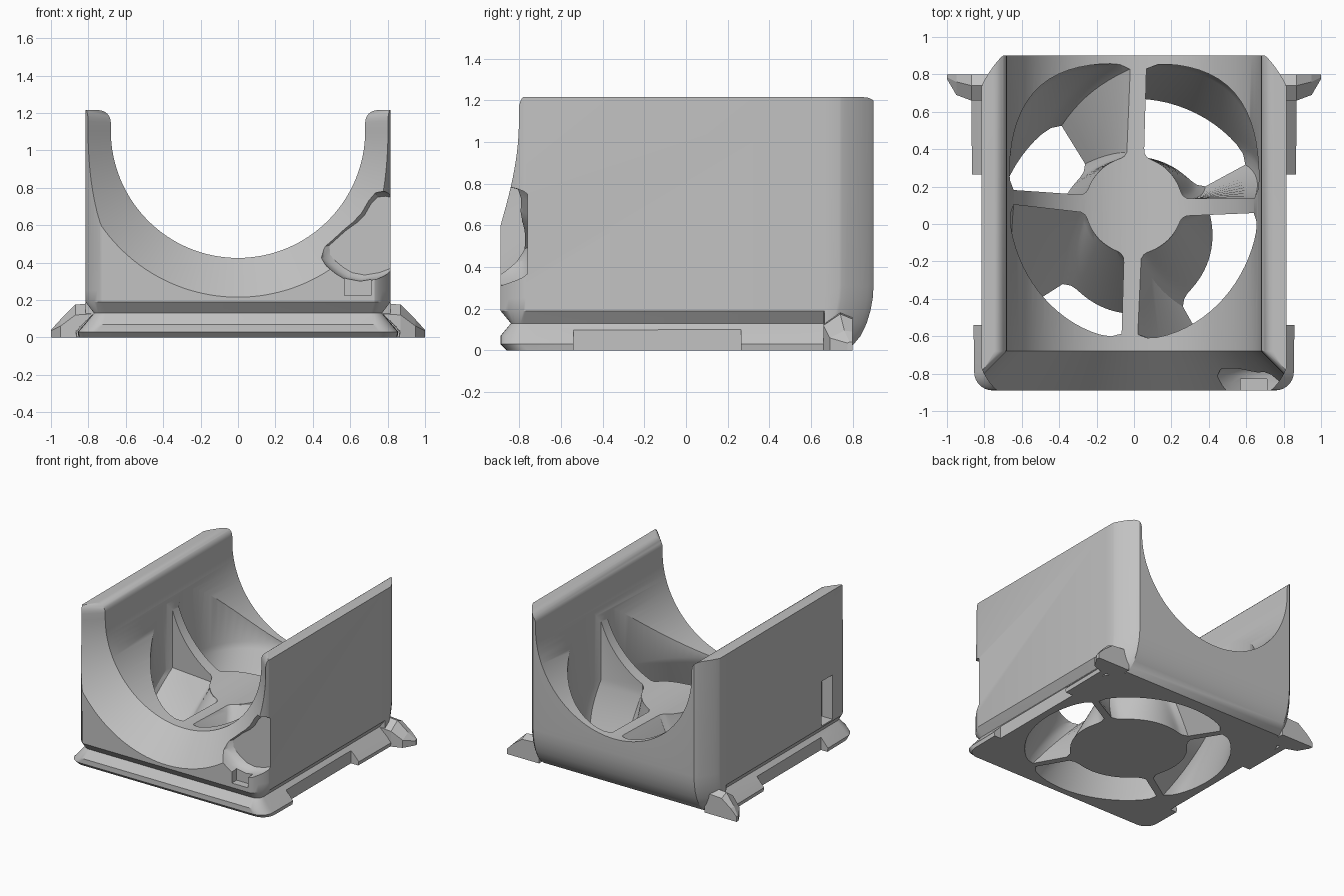
import bpy, bmesh
from math import sin, cos, pi, radians, asin, copysign

if "Cube" in bpy.data.objects:
    bpy.data.objects.remove(bpy.data.objects["Cube"], do_unlink=True)

GREY = (0.54, 0.54, 0.54, 1)
mat = bpy.data.materials.new("plain grey")
mat.use_nodes = True
mat.diffuse_color = GREY
mat.node_tree.nodes["Principled BSDF"].inputs["Base Color"].default_value = GREY


def loft(name, rings):
    """Closed skin through equal-length rings of points, capped at both ends."""
    bm = bmesh.new()
    loops = [[bm.verts.new(p) for p in ring] for ring in rings]
    n = len(loops[0])
    for a, b in zip(loops, loops[1:]):
        for i in range(n):
            j = (i + 1) % n
            bm.faces.new((a[i], a[j], b[j], b[i]))
    bm.faces.new(loops[0])
    bm.faces.new(loops[-1])
    bmesh.ops.recalc_face_normals(bm, faces=bm.faces)
    mesh = bpy.data.meshes.new(name)
    bm.to_mesh(mesh)
    bm.free()
    mesh.materials.append(mat)
    ob = bpy.data.objects.new(name, mesh)
    bpy.context.collection.objects.link(ob)
    return ob


def box(name, x0, x1, y0, y1, z0, z1):
    return loft(name, [[(x0, y0, z), (x1, y0, z), (x1, y1, z), (x0, y1, z)] for z in (z0, z1)])


def select(ob):
    bpy.ops.object.select_all(action='DESELECT')
    ob.select_set(True)
    bpy.context.view_layer.objects.active = ob


def cut(target, cutter):
    cutter.hide_render = True
    mod = target.modifiers.new("cut", 'BOOLEAN')
    mod.operation, mod.solver, mod.object = 'DIFFERENCE', 'EXACT', cutter
    select(target)
    bpy.ops.object.modifier_apply(modifier=mod.name)
    bpy.data.objects.remove(cutter, do_unlink=True)


def lerp(a, b, t):
    return a + (b - a) * t


# Housing: stacked outlines; the side groove and rails stop short of the back
HALF = 0.815


def outline(z, hx, yf, yb, rx, ry, power, steps=8):
    """Half outline from front to back, mirrored; power 1 is round, 2 a chamfer."""
    def corner(cx, cy, ax, ay, start, p):
        angles = [radians(start + 90 * i / (steps - 1)) for i in range(steps)]
        return [(cx + ax * copysign(abs(cos(a)) ** p, cos(a)),
                 cy + ay * copysign(abs(sin(a)) ** p, sin(a)), z) for a in angles]

    half = corner(hx - rx, yf + ry, rx, ry, -90, power)
    half += [(hx + (0.015 if z < 0.1 else 0), 0.66, z), (HALF, 0.665, z)]
    half += corner(HALF - 0.115, yb - 0.165, 0.115, 0.165, 0, 1.7)
    return half + [(-x, y, z) for x, y, z in reversed(half)]


plate, wall = (0.1, 0.1, 1), (0.085, 0.12, 1.6)
housing = loft("housing", [outline(*s) for s in (
    (0, 0.85, -0.86, 0.77, *plate), (0.03, 0.855, -0.89, 0.805, *plate),
    (0.07, 0.82, -0.89, 0.838, *plate), (0.13, 0.77, -0.84, 0.867, 0.06, 0.06, 1),
    (0.19, HALF, -0.89, 0.885, *wall), (0.25, HALF, -0.89, 0.896, *wall),
    (0.31, HALF, -0.89, 0.9, *wall), (1.215, HALF, -0.89, 0.9, *wall))])

# Trough with rounded rims, flaring to a cone at the front
AXIS, R, LIP = 1.105, 0.68, 0.065
profile = [(R * cos(a), R * sin(a)) for a in (pi + pi * i / 64 for i in range(65))]
rim = [(R + LIP - LIP * cos(a), 0.045 + LIP * sin(a)) for a in (pi / 2 * i / 6 for i in range(7))]
rim.append((R + LIP, 0.2))
profile += rim + [(-x, z) for x, z in reversed(rim)]
cut(housing, loft("trough_cutter", [[(x * k, y, AXIS + z * k) for x, z in profile]
                                    for y, k in ((1.2, 1), (-0.68, 1), (-0.95, 0.95 / R))]))


# Four twisted air ducts with rounded corners between the hub and the outer wall
def duct_ring(k, z, steps=20):
    t = min(max(z / 0.43, 0), 1)
    width = lerp(0.05, 0.085, t)
    r_hub = lerp(0.42, 0.26, t)
    y_hub, y_wall = lerp(-0.06, 0.1, t), lerp(-0.07, 0.12, t)
    turn = lerp(31, -2, t)
    a0, a1 = radians(90 * k + turn), radians(90 * k + 90 + turn)

    def arc(radius):
        """Angles along one duct, with the distance from its middle, 0 to 1."""
        d = asin(width / 2 / radius)
        return [(lerp(a0 + d, a1 - d, i / steps), abs(2 * i / steps - 1)) for i in range(steps + 1)]

    outer = []
    for a, u in arc(0.7):
        c, s = cos(a), sin(a)
        n = 3 if s > 0 else 2
        top = (abs(c / 0.67) ** n + abs(s / 0.74) ** n) ** (-1 / n)
        r = lerp(0.74, top, t) * (1 - 0.04 * u ** 14)
        outer.append((r * c, r * s + y_wall, z))
    inner = []
    for a, u in reversed(arc(r_hub)):
        r = r_hub * (1 + 0.1 * u ** 12)
        inner.append((r * cos(a), r * sin(a) + y_hub, z))
    return outer + inner


levels = [-0.05] + [0.43 * i / 10 for i in range(11)] + [1.3]
for k in range(4):
    cut(housing, loft("duct_cutter", [duct_ring(k, z) for z in levels]))

# Cable exit pocket in the front corner, with a shallow neck below
pocket = [(0.43, 0.48), (0.435, 0.42), (0.47, 0.38), (0.52, 0.34), (0.57, 0.31), (0.65, 0.295),
          (0.74, 0.31), (0.9, 0.37), (0.9, 0.76), (0.78, 0.785), (0.73, 0.78), (0.69, 0.74),
          (0.65, 0.67), (0.6, 0.62), (0.53, 0.57)]
cut(housing, loft("pocket_cutter", [
    [(lerp(0.85, x, k), y, lerp(0.57, z, k)) for x, z in pocket]
    for y, k in ((-0.95, 1), (-0.85, 0.99), (-0.81, 0.97), (-0.78, 0.93), (-0.76, 0.86))]))
cut(housing, box("neck_cutter", 0.57, 0.71, -0.95, -0.83, 0.225, 0.4))

# Latch window in one side wall
cut(housing, box("window_cutter", -0.9, -0.72, -0.66, -0.52, 0.2, 0.55))

# Notches in the side rails
for s in (-1, 1):
    cut(housing, box("notch_cutter", *sorted((s * 0.797, s)), -0.54, 0.265, -0.1, 0.1))

# Rear clip arms
for side, s in (("left", 1), ("right", -1)):
    rings = []
    for x, y0, ym, z_top, z_low, z_back in (
            (0.72, 0.66, 0.74, 0.19, 0.13, 0.16), (0.87, 0.66, 0.74, 0.175, 0.12, 0.15),
            (0.95, 0.69, 0.76, 0.095, 0.06, 0.09), (1, 0.775, 0.785, 0.04, 0.035, 0.04)):
        rings.append([(s * x, y0, 0), (s * x, 0.8, 0), (s * x, 0.8, z_back),
                      (s * x, ym, z_top), (s * x, y0, z_low)])
    loft(side + "_clip_arm", rings)

# Smooth the rounded surfaces, keep real edges crisp
select(housing)
bpy.ops.object.shade_smooth_by_angle(angle=radians(30))
